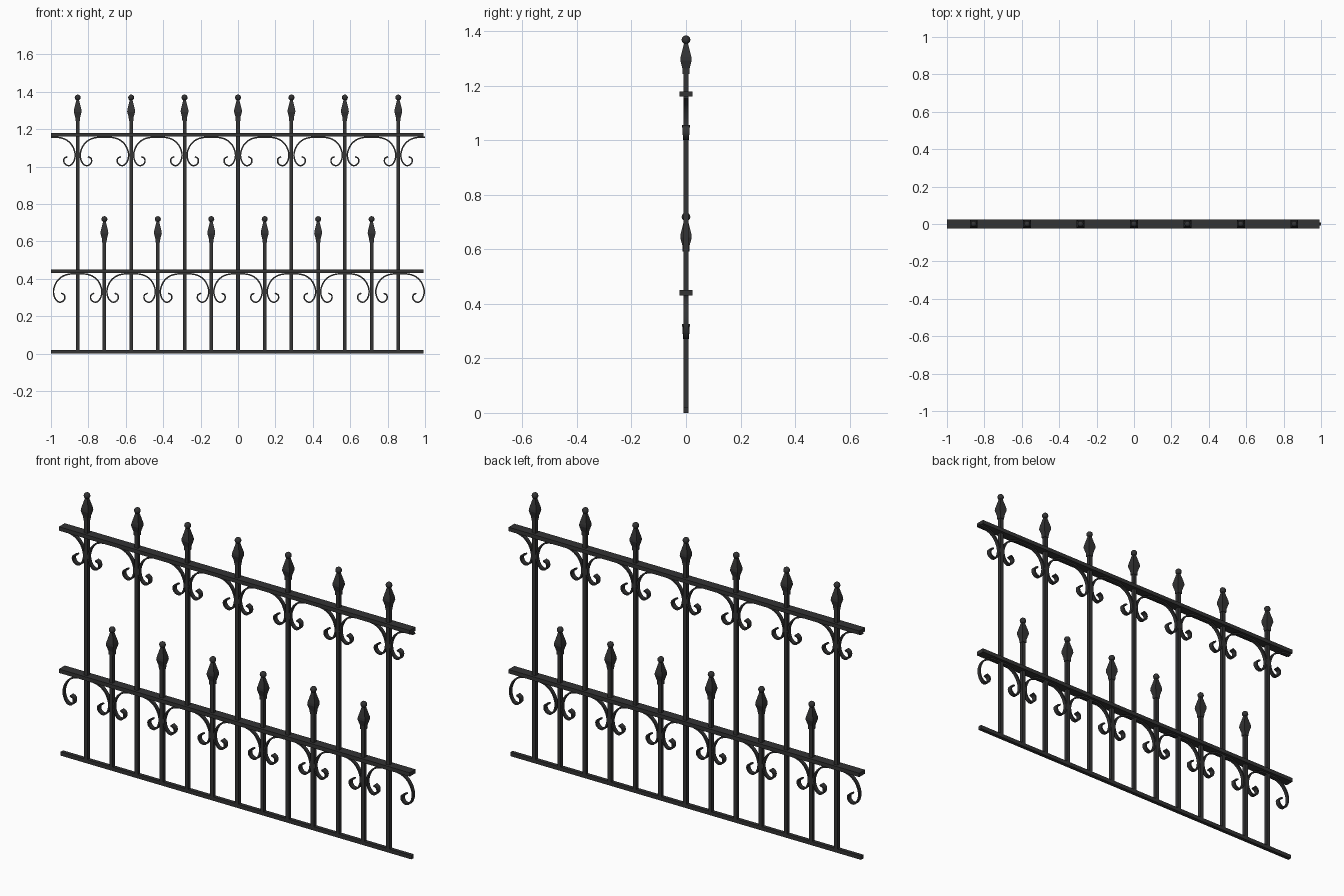
import bpy, bmesh, math
from mathutils import Vector

if "Cube" in bpy.data.objects:
    bpy.data.objects.remove(bpy.data.objects["Cube"], do_unlink=True)

iron = bpy.data.materials.new("black_iron")
iron.use_nodes = True
colour = (0.033, 0.033, 0.034, 1)
iron.diffuse_color = colour
iron.node_tree.nodes["Principled BSDF"].inputs["Base Color"].default_value = colour

PITCH = 2 / 7          # spacing of posts of one kind
POST = 0.019           # post width
RAILS = {"upper": 1.17, "middle": 0.44}


def make_object(name, bm, smooth=False):
    bmesh.ops.recalc_face_normals(bm, faces=bm.faces)
    mesh = bpy.data.meshes.new(name)
    bm.to_mesh(mesh)
    bm.free()
    mesh.materials.append(iron)
    if smooth:
        mesh.shade_smooth()
        mesh.set_sharp_from_angle(angle=math.radians(40))
    obj = bpy.data.objects.new(name, mesh)
    bpy.context.collection.objects.link(obj)
    return obj


def skin(bm, sections):
    """Join four-cornered sections into one closed solid."""
    rings = [[bm.verts.new(p) for p in s] for s in sections]
    for a, b in zip(rings, rings[1:]):
        for i in range(4):
            j = (i + 1) % 4
            bm.faces.new((a[i], a[j], b[j], b[i]))
    bm.faces.new(rings[0])
    bm.faces.new(rings[-1])


def rail(name, z, depth, height):
    x0, x1, y, h = -1.0, 0.991, depth / 2, height / 2
    bm = bmesh.new()
    skin(bm, [[(x, -y, z - h), (x, y, z - h), (x, y, z + h), (x, -y, z + h)]
              for x in (x0, x1)])
    make_object(name, bm)


def square(x, z, r):
    return [(x - r, -r, z), (x + r, -r, z), (x + r, r, z), (x - r, r, z)]


def post(name, x, top):
    """Square bar with a spearhead and a ball; top is the ball's top."""
    bm = bmesh.new()
    skin(bm, [square(x, 0, POST / 2), square(x, top - 0.135, POST / 2)])
    make_object(name, bm)
    bm = bmesh.new()
    spear = [(0.142, 0.012), (0.122, 0.013), (0.092, 0.021), (0.08, 0.02), (0.028, 0.007)]
    skin(bm, [square(x, top - drop, r) for drop, r in spear])
    make_object(name + "_spearhead", bm)
    bm = bmesh.new()
    bmesh.ops.create_uvsphere(bm, u_segments=12, v_segments=8, radius=0.016)
    bmesh.ops.translate(bm, verts=bm.verts, vec=(x, 0, top - 0.016))
    make_object(name + "_ball", bm, True)


# Half of a scroll, from the middle under the rail out to the curled tip
HALF_SCROLL = [Vector(p) for p in (
    (0, -.013), (.045, -.015), (.083, -.028), (.113, -.057), (.129, -.1), (.124, -.138),
    (.106, -.162), (.085, -.163), (.07, -.148), (.071, -.127), (.088, -.117))]


def smooth_path(points, steps=4):
    """Catmull-Rom samples through the points."""
    pts = [2 * points[0] - points[1]] + points + [2 * points[-1] - points[-2]]
    path = []
    for a, b, c, d in zip(pts, pts[1:], pts[2:], pts[3:]):
        for k in range(steps):
            t = k / steps
            path.append(0.5 * (2 * b + (c - a) * t + (2 * a - 5 * b + 4 * c - d) * t * t
                               + (3 * b - a - 3 * c + d) * t ** 3))
    return path + [points[-1]]


def scroll_half(name, x, z, side):
    """Flat iron strip that broadens in its curl."""
    path = smooth_path(HALF_SCROLL)
    sections = []
    for i, p in enumerate(path):
        along = (path[min(i + 1, len(path) - 1)] - path[max(i - 1, 0)]).normalized()
        n = Vector((-along.y, along.x)) * 0.0038
        curl = max(0, i / (len(path) - 1) - 0.5) * 2
        w = 0.009 + 0.005 * curl
        sections.append([(x + side * q.x, y, z + q.y)
                         for q, y in ((p + n, -w), (p + n, w), (p - n, w), (p - n, -w))])
    bm = bmesh.new()
    skin(bm, sections)
    make_object(name, bm, True)


# Rails
rail("bottom_rail", 0.01, POST, 0.02)
for label, height in RAILS.items():
    rail(label + "_rail", height, 0.047, 0.02)

# Tall and short posts
for i in range(7):
    post(f"tall_post_{i + 1}", (i - 3) * PITCH, 1.385)
for i in range(6):
    post(f"short_post_{i + 1}", (i - 2.5) * PITCH, 0.735)

# Upper scrolls flank every tall post, middle scrolls flank every short post
for i in range(7):
    x = (i - 3) * PITCH
    for side, word in ((-1, "right"), (1, "left")):
        scroll_half(f"upper_scroll_{i + 1}_{word}", x + side * PITCH / 2,
                    RAILS["upper"], -side)
        shift = 0.009 if i == 6 else 0
        scroll_half(f"middle_scroll_{i + 1}_{word}", x + shift, RAILS["middle"], side)
